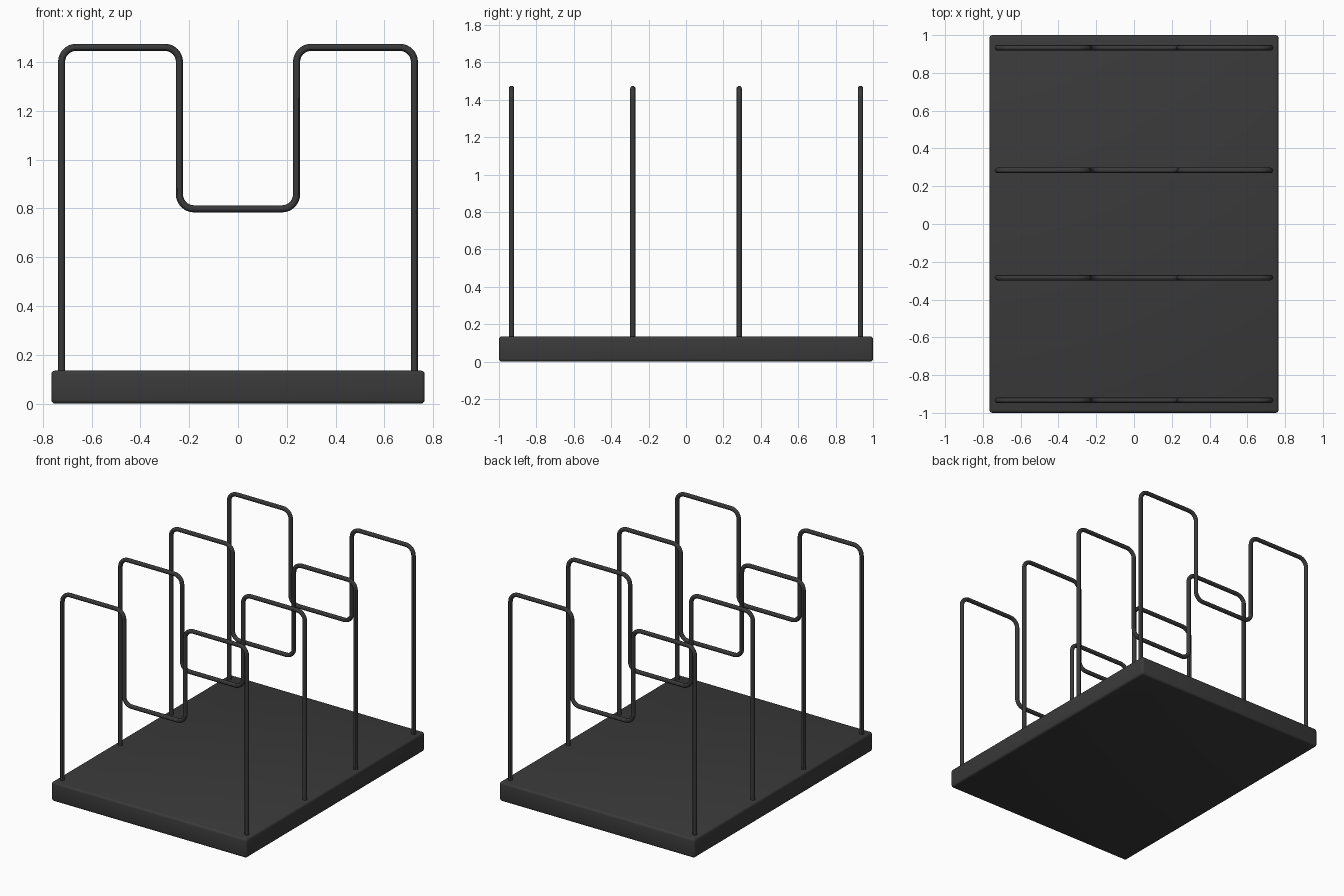
import bpy
import math
from mathutils import Vector

old = bpy.data.objects.get("Cube")
if old:
    bpy.data.objects.remove(old, do_unlink=True)

# Single dark painted-metal colour
COLOUR = (0.042, 0.042, 0.042, 1)
metal = bpy.data.materials.new("charcoal_metal")
metal.use_nodes = True
metal.diffuse_color = COLOUR
metal.node_tree.nodes["Principled BSDF"].inputs["Base Color"].default_value = COLOUR

BASE_HEIGHT = 0.135
WIRE_RADIUS = 0.0145
BEND_RADIUS = 0.06
BEND_STEPS = 8


def rounded_path(corners, radius, steps):
    """Replace each inner right-angle corner with a circular arc."""
    points = [corners[0]]
    for before, corner, after in zip(corners, corners[1:], corners[2:]):
        a = (before - corner).normalized()
        b = (after - corner).normalized()
        centre = corner + (a + b) * radius
        for i in range(steps + 1):
            t = math.pi / 2 * i / steps
            points.append(centre - b * radius * math.cos(t) - a * radius * math.sin(t))
    points.append(corners[-1])
    return points


def activate(obj):
    bpy.ops.object.select_all(action="DESELECT")
    obj.select_set(True)
    bpy.context.view_layer.objects.active = obj


# Base slab with softened edges
bpy.ops.mesh.primitive_cube_add(size=1, location=(0, 0, BASE_HEIGHT / 2))
base = bpy.context.object
base.name = "base"
base.scale = (1.53, 2, BASE_HEIGHT)
bpy.ops.object.transform_apply(location=False, rotation=False, scale=True)
bevel = base.modifiers.new("soft_edges", "BEVEL")
bevel.width = 0.015
bevel.segments = 3
base.data.materials.append(metal)
bpy.ops.object.modifier_apply(modifier="soft_edges")
bpy.ops.object.shade_smooth_by_angle()

# Wire outline: the right half, then its mirror image
half = [(-0.723, BASE_HEIGHT - 0.03), (-0.723, 1.46), (-0.24, 1.46), (-0.24, 0.798)]
outline = half + [(-x, z) for x, z in reversed(half)]
path = rounded_path([Vector((x, 0, z)) for x, z in outline], BEND_RADIUS, BEND_STEPS)

curve = bpy.data.curves.new("divider_wire", "CURVE")
curve.dimensions = "3D"
curve.bevel_depth = WIRE_RADIUS
curve.bevel_resolution = 4
curve.use_fill_caps = True
spline = curve.splines.new("POLY")
spline.points.add(len(path) - 1)
for point, co in zip(spline.points, path):
    point.co = (*co, 1)
curve.materials.append(metal)

# First divider, converted to a mesh
divider = bpy.data.objects.new("front_divider", curve)
bpy.context.collection.objects.link(divider)
activate(divider)
bpy.ops.object.convert(target="MESH")
divider = bpy.context.object
bpy.ops.object.shade_smooth_by_angle()
divider.location.y = -0.933

# Remaining dividers
for name, y in (("front_middle_divider", -0.284),
                ("back_middle_divider", 0.284),
                ("back_divider", 0.933)):
    copy = divider.copy()
    copy.data = divider.data.copy()
    copy.name = name
    copy.location.y = y
    bpy.context.collection.objects.link(copy)
